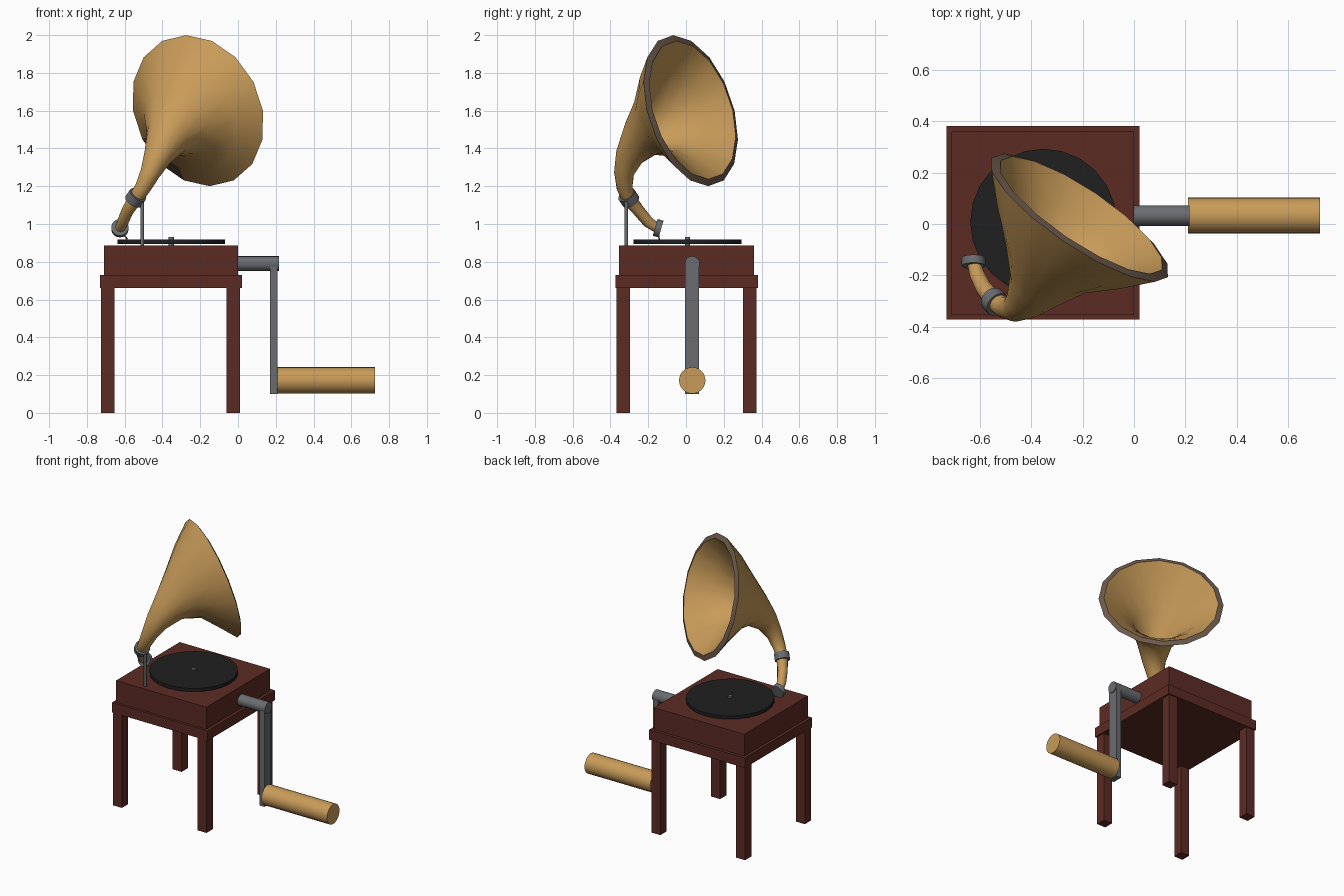
import bpy, bmesh, math
from mathutils import Vector

if "Cube" in bpy.data.objects:
    bpy.data.objects.remove(bpy.data.objects["Cube"])


def material(name, rgb):
    m = bpy.data.materials.new(name)
    m.diffuse_color = (*rgb, 1)
    m.use_nodes = True
    m.node_tree.nodes["Principled BSDF"].inputs["Base Color"].default_value = m.diffuse_color
    return m


WOOD = material("red_wood", (0.107, 0.024, 0.017))
BRASS = material("brass", (0.58, 0.33, 0.10))
RIM = material("dark_bronze", (0.15, 0.10, 0.07))
STEEL = material("grey_steel", (0.145, 0.15, 0.16))
BLACK = material("black_vinyl", (0.014, 0.014, 0.014))


def box(name, lo, hi, mat):
    lo, hi = Vector(lo), Vector(hi)
    bpy.ops.mesh.primitive_cube_add(size=1, location=(lo + hi) / 2)
    ob = bpy.context.object
    ob.name = name
    ob.scale = hi - lo
    bpy.ops.object.transform_apply(location=False, rotation=False, scale=True)
    ob.data.materials.append(mat)
    return ob


def rod(name, a, b, r, mat, sides=16):
    a, b = Vector(a), Vector(b)
    bpy.ops.mesh.primitive_cylinder_add(vertices=sides, radius=r, depth=(b - a).length,
                                        location=(a + b) / 2)
    ob = bpy.context.object
    ob.name = name
    ob.rotation_euler = (b - a).to_track_quat('Z', 'Y').to_euler()
    ob.data.materials.append(mat)
    bpy.ops.object.shade_smooth_by_angle(angle=math.radians(35))
    return ob


# Table: case, skirt and four legs
box("case", (-0.71, -0.355, 0.73), (0.0, 0.36, 0.885), WOOD)
box("skirt", (-0.73, -0.372, 0.66), (0.022, 0.382, 0.73), WOOD)
for i, x in enumerate((-0.725, -0.06)):
    for j, y in enumerate((-0.367, 0.303)):
        box(f"leg_{i}{j}", (x, y, 0), (x + 0.07, y + 0.07, 0.66), WOOD)

# Record on its spindle
rod("record", (-0.353, 0.008, 0.895), (-0.353, 0.008, 0.918), 0.285, BLACK, 24)
rod("spindle", (-0.353, 0.008, 0.88), (-0.353, 0.008, 0.93), 0.014, STEEL, 12)

# Crank
rod("crank_axle", (-0.02, 0.033, 0.79), (0.216, 0.033, 0.79), 0.04, STEEL)
box("crank_arm", (0.17, -0.004, 0.10), (0.21, 0.07, 0.79), STEEL)
rod("crank_handle", (0.21, 0.033, 0.172), (0.725, 0.033, 0.172), 0.07, BRASS, 24)

# Horn centre line from mouth to pickup: x, y, z, radius
PATH = [(-0.212, 0.025, 1.60, 0.415), (-0.27, -0.06, 1.57, 0.31),
        (-0.325, -0.145, 1.525, 0.195), (-0.375, -0.235, 1.455, 0.118),
        (-0.425, -0.30, 1.36, 0.076), (-0.465, -0.328, 1.27, 0.053),
        (-0.505, -0.325, 1.19, 0.042), (-0.542, -0.303, 1.135, 0.038),
        (-0.585, -0.25, 1.07, 0.032), (-0.61, -0.20, 1.01, 0.030),
        (-0.623, -0.155, 0.98, 0.026)]
SIDES = 16
AXIS = Vector((0.54, 0.80, 0.27)).normalized()


def horn():
    pts = [Vector(p[:3]) for p in PATH]
    up = (Vector((0, 0, 1)) - AXIS * AXIS.z).normalized()
    frames, prev = [], AXIS
    for i, p in enumerate(pts):
        t = AXIS if i == 0 else (pts[i - 1] - pts[min(i + 1, len(pts) - 1)]).normalized()
        up = prev.rotation_difference(t) @ up
        up = (up - t * up.dot(t)).normalized()
        prev = t
        frames.append((p, t, up, t.cross(up)))
    bm = bmesh.new()

    def ring(i, r, push=0.0):
        c, t, u, v = frames[i]
        angles = [math.tau * k / SIDES for k in range(SIDES)]
        # negative side vector so the index runs towards the right of the mouth
        return [bm.verts.new(c + t * push + r * (math.cos(a) * u - math.sin(a) * v))
                for a in angles]

    outer = [ring(i, p[3]) for i, p in enumerate(PATH)]
    inner = [ring(0, 0.380, 0.012)]
    inner += [ring(i, PATH[i][3] * 0.92 - 0.012, 0.012) for i in range(1, 6)]
    rings = outer[::-1] + inner
    lip = len(outer) - 1
    for n, (a, b) in enumerate(zip(rings, rings[1:])):
        for k in range(SIDES):
            m = (k + 1) % SIDES
            f = bm.faces.new((a[k], a[m], b[m], b[k]))
            f.smooth = True
            # bronze lip, plus the worn patch below it on the outside
            f.material_index = int(n == lip or (n == lip - 1 and k in (5, 6)))
    bm.faces.new(rings[0])
    bm.faces.new(rings[-1])
    bmesh.ops.recalc_face_normals(bm, faces=bm.faces)
    me = bpy.data.meshes.new("horn")
    bm.to_mesh(me)
    bm.free()
    me.materials.append(BRASS)
    me.materials.append(RIM)
    ob = bpy.data.objects.new("horn", me)
    bpy.context.collection.objects.link(ob)
    bpy.ops.object.select_all(action='DESELECT')
    ob.select_set(True)
    bpy.context.view_layer.objects.active = ob
    bpy.ops.object.shade_smooth_by_angle(angle=math.radians(40))


horn()

# Collar, support rod, pickup head and needle
c, d = Vector((-0.542, -0.303, 1.138)), Vector((0.50, -0.48, 0.72)).normalized()
rod("collar", c - d * 0.024, c + d * 0.024, 0.05, STEEL)
rod("support_rod", (-0.507, -0.316, 0.88), (-0.507, -0.316, 1.14), 0.01, STEEL, 12)
rod("pickup_head", (-0.625, -0.163, 0.982), (-0.625, -0.132, 0.973), 0.046, STEEL)
rod("needle", (-0.61, -0.146, 0.95), (-0.585, -0.142, 0.919), 0.004, STEEL, 8)
